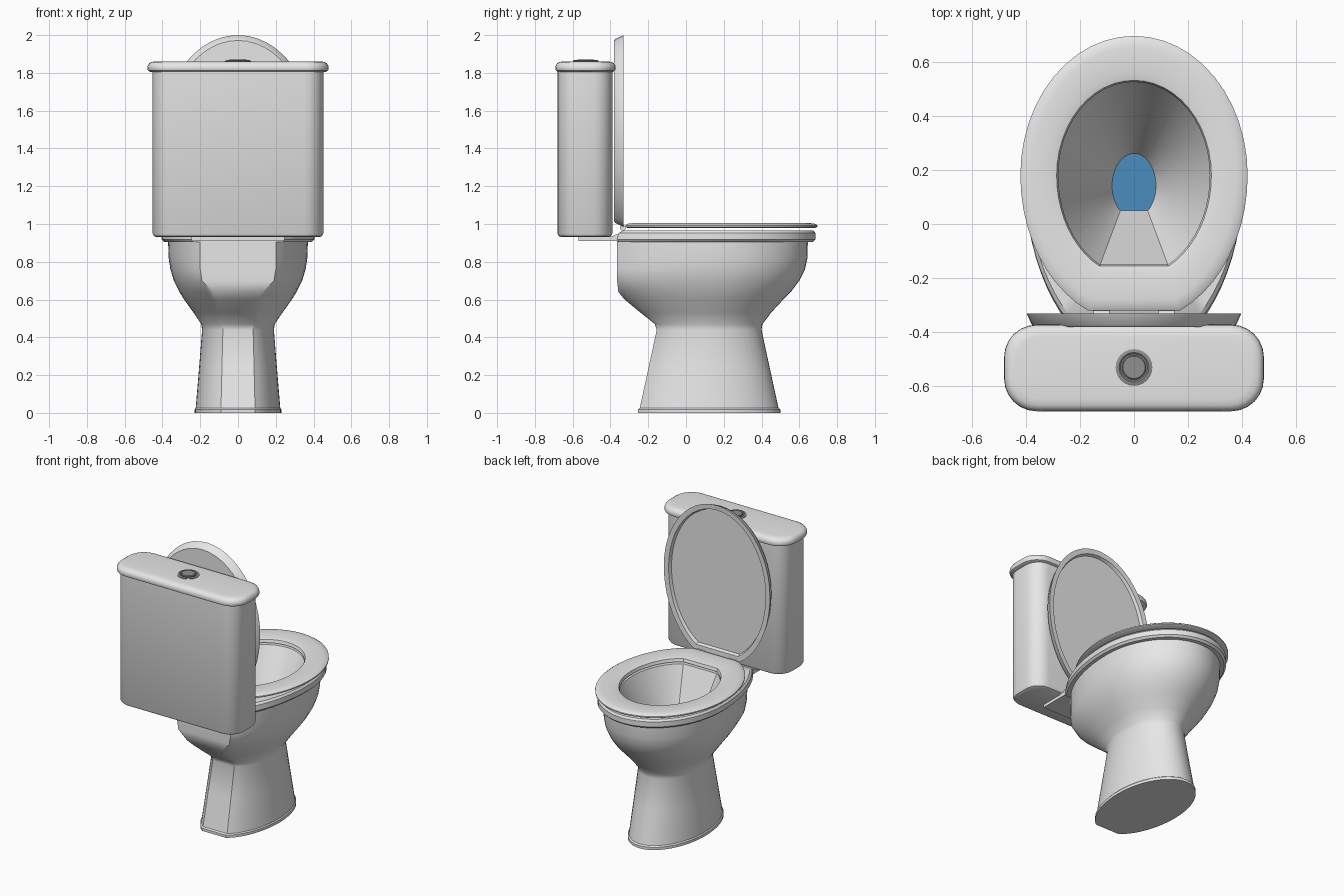
import bpy, bmesh, math

if "Cube" in bpy.data.objects:
    bpy.data.objects.remove(bpy.data.objects["Cube"])


def material(name, rgb):
    m = bpy.data.materials.new(name)
    m.diffuse_color = (*rgb, 1)
    m.use_nodes = True
    m.node_tree.nodes["Principled BSDF"].inputs["Base Color"].default_value = m.diffuse_color
    return m


WHITE = material("ceramic_white", (0.8, 0.8, 0.8))
GREY = material("button_grey", (0.28, 0.28, 0.28))
BLUE = material("water_blue", (0.07, 0.27, 0.51))


def egg(w, yb, ym, yf, xb, inset=0):
    """Egg outline: rounded front, ellipse back cut flat at yb with half width xb."""
    w, yb, yf, xb = w - inset, yb + inset, yf - inset, xb - 0.4 * inset
    k = xb / w
    b = (ym - yb) / math.sqrt(1 - k * k)
    end = math.acos(k)
    pts = []
    for i in range(10, 0, -1):
        a = -end * i / 10
        pts.append((w * math.cos(a), ym + b * math.sin(a)))
    for i in range(25):
        a = math.pi * i / 24
        pts.append((w * math.cos(a), ym + (yf - ym) * math.sin(a)))
    return pts + [(-x, y) for x, y in reversed(pts[:10])]


def rounded_rect(hx, y0, y1, r, inset=0, seg=6):
    hx, y0, y1, r = hx - inset, y0 + inset, y1 - inset, r - inset * 0.6
    corners = [(hx - r, y1 - r, 0), (r - hx, y1 - r, 1), (r - hx, y0 + r, 2), (hx - r, y0 + r, 3)]
    return [(cx + r * math.cos((q + i / seg) * math.pi / 2), cy + r * math.sin((q + i / seg) * math.pi / 2))
            for cx, cy, q in corners for i in range(seg + 1)]


def circle(r, cy, n=24):
    return [(r * math.cos(2 * math.pi * i / n), cy + r * math.sin(2 * math.pi * i / n)) for i in range(n)]


def loft(name, rings, mat, closed=False, angle=35):
    """Skin a list of 3D rings; cap the ends, or join last to first when closed."""
    bm = bmesh.new()
    vs = [[bm.verts.new(p) for p in ring] for ring in rings]
    n = len(vs[0])
    pairs = list(zip(vs, vs[1:]))
    if closed:
        pairs.append((vs[-1], vs[0]))
    else:
        bm.faces.new(vs[0])
        if len(vs) > 1:
            bm.faces.new(vs[-1])
    for a, b in pairs:
        for i in range(n):
            j = (i + 1) % n
            bm.faces.new((a[i], a[j], b[j], b[i]))
    if len(vs) > 1:
        bmesh.ops.recalc_face_normals(bm, faces=bm.faces)
    me = bpy.data.meshes.new(name)
    bm.to_mesh(me)
    bm.free()
    me.materials.append(mat)
    ob = bpy.data.objects.new(name, me)
    bpy.context.collection.objects.link(ob)
    bpy.ops.object.select_all(action='DESELECT')
    ob.select_set(True)
    bpy.context.view_layer.objects.active = ob
    bpy.ops.object.shade_smooth_by_angle(angle=math.radians(angle))
    return ob


def at(z, outline):
    return [(x, y, z) for x, y in outline]


# Pedestal, bowl, rim and inside basin: z, then egg sizes
bowl = [
    (0.00, 0.23, -0.255, 0.12, 0.50, 0.09),
    (0.018, 0.23, -0.255, 0.12, 0.50, 0.09),
    (0.025, 0.224, -0.245, 0.12, 0.49, 0.09),
    (0.24, 0.206, -0.198, 0.125, 0.443, 0.085),
    (0.44, 0.19, -0.155, 0.13, 0.40, 0.08),
    (0.47, 0.195, -0.165, 0.13, 0.405, 0.08),
    (0.53, 0.235, -0.24, 0.14, 0.45, 0.09),
    (0.60, 0.285, -0.325, 0.15, 0.515, 0.10),
    (0.64, 0.31, -0.358, 0.16, 0.555, 0.13),
    (0.70, 0.34, -0.365, 0.17, 0.60, 0.19),
    (0.76, 0.358, -0.365, 0.18, 0.63, 0.20),
    (0.82, 0.367, -0.365, 0.18, 0.643, 0.20),
    (0.905, 0.37, -0.365, 0.18, 0.645, 0.20),
    (0.905, 0.392, -0.365, 0.18, 0.672, 0.235),
    (0.918, 0.405, -0.365, 0.18, 0.685, 0.245),
    (0.952, 0.405, -0.355, 0.18, 0.685, 0.245),
    (0.965, 0.395, -0.335, 0.18, 0.675, 0.24),
    (0.965, 0.28, -0.15, 0.18, 0.525, 0.125),
    (0.50, 0.08, 0.05, 0.14, 0.26, 0.05),
]
loft("bowl", [at(r[0], egg(*r[1:])) for r in bowl], WHITE)
loft("water", [at(0.503, egg(0.081, 0.049, 0.14, 0.261, 0.051))], BLUE)

# Seat ring
outer = (0.42, -0.32, 0.18, 0.695, 0.17)
inner = (0.28, -0.15, 0.18, 0.525, 0.125)
seat = [(0.978, outer, 0.012), (0.985, outer, 0), (0.993, outer, 0), (1.001, outer, 0.012),
        (1.005, outer, 0.04), (1.004, inner, -0.03), (0.998, inner, -0.006), (0.978, inner, 0)]
loft("seat", [at(z, egg(*e, inset=d)) for z, e, d in seat], WHITE, closed=True)

# Raised lid, drawn flat like the seat then stood upright
cover = (0.397, -0.32, 0.18, 0.695, 0.17)
lid = [(-0.38, 0.028), (-0.374, 0.02), (-0.33, 0), (-0.332, 0.034), (-0.352, 0.042)]
loft("raised_lid", [[(x, h, y + 1.305) for x, y in egg(*cover, inset=d)] for h, d in lid], WHITE)

# Hinges between lid and bowl
for side, label in ((-1, "left"), (1, "right")):
    loft(label + "_hinge", [[(side * 0.12 + dx, -0.335 + 0.015 * math.cos(a), 0.98 + 0.015 * math.sin(a))
                             for a in [i * math.pi / 6 for i in range(12)]] for dx in (-0.03, 0.03)], WHITE)

# Shelf carrying the tank
shelf = [(-0.57, 0.91), (-0.30, 0.91), (-0.30, 0.962), (-0.335, 0.96), (-0.39, 0.935), (-0.57, 0.935)]
loft("tank_shelf", [[(x, y, z) for y, z in shelf] for x in (-0.245, 0.245)], WHITE)

# Tank
tank = [(0.93, 0.02), (0.936, 0.007), (0.95, 0), (1.815, 0)]
loft("tank", [at(z, rounded_rect(0.452, -0.68, -0.39, 0.10, d)) for z, d in tank], WHITE)

# Tank lid
top = [(1.806, 0.015), (1.812, 0.004), (1.822, 0), (1.838, 0.002), (1.851, 0.01), (1.858, 0.022), (1.861, 0.045)]
loft("tank_lid", [at(z, rounded_rect(0.48, -0.692, -0.372, 0.12, d)) for z, d in top], WHITE)

# Flush button with its collar
collar = [(1.855, 0.068), (1.864, 0.068), (1.867, 0.062), (1.867, 0.055), (1.863, 0.05)]
loft("button_collar", [at(z, circle(r, -0.53)) for z, r in collar], GREY)
loft("flush_button", [at(z, circle(r, -0.53)) for z, r in [(1.855, 0.045), (1.869, 0.045), (1.872, 0.041)]], GREY)
